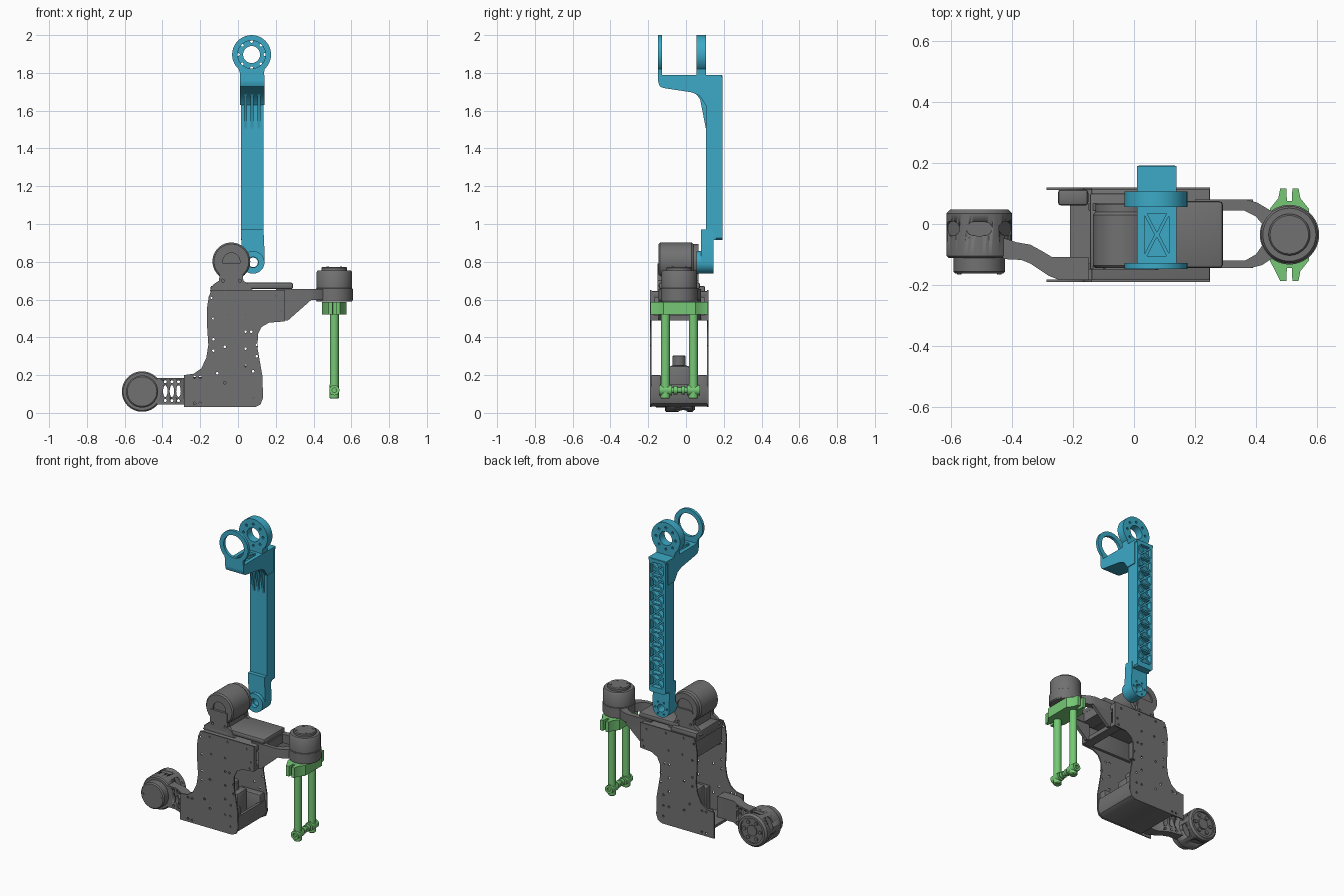
import bpy, bmesh, math
from mathutils import Matrix, Vector

if "Cube" in bpy.data.objects:
    bpy.data.objects.remove(bpy.data.objects["Cube"])


def material(name, rgb):
    m = bpy.data.materials.new(name)
    m.use_nodes = True
    m.diffuse_color = (*rgb, 1)
    m.node_tree.nodes["Principled BSDF"].inputs["Base Color"].default_value = (*rgb, 1)
    return m


GREY = material("grey", (0.165, 0.165, 0.165))
BLUE = material("blue", (0.045, 0.40, 0.57))
GREEN = material("green", (0.18, 0.58, 0.18))

# Local profile plane and depth axis -> world, for each extrusion axis
AXES = {"x": Matrix(((0, 0, 1), (1, 0, 0), (0, 1, 0))),
        "y": Matrix(((1, 0, 0), (0, 0, -1), (0, 1, 0))),
        "z": Matrix.Identity(3)}


def add(name, mesh, mat):
    mesh.materials.clear()
    mesh.materials.append(mat)
    ob = bpy.data.objects.new(name, mesh)
    bpy.context.collection.objects.link(ob)
    bpy.ops.object.select_all(action="DESELECT")
    bpy.context.view_layer.objects.active = ob
    ob.select_set(True)
    bpy.ops.object.shade_smooth_by_angle(angle=math.radians(35))
    return ob


def baked(ob):
    dg = bpy.context.evaluated_depsgraph_get()
    return bpy.data.meshes.new_from_object(ob.evaluated_get(dg))


def plate(name, outline, axis, lo, hi, mat, holes=()):
    """Flat outline with holes, extruded from lo to hi along an axis."""
    cu = bpy.data.curves.new(name, "CURVE")
    cu.dimensions, cu.fill_mode = "2D", "BOTH"
    cu.extrude = (hi - lo) / 2
    for pts in [outline, *holes]:
        sp = cu.splines.new("POLY")
        sp.points.add(len(pts) - 1)
        for p, (a, b) in zip(sp.points, pts):
            p.co = (a, b, 0, 1)
        sp.use_cyclic_u = True
    tmp = bpy.data.objects.new("tmp", cu)
    bpy.context.collection.objects.link(tmp)
    bpy.context.view_layer.update()
    me = baked(tmp)
    bpy.data.objects.remove(tmp)
    shift = Vector([(lo + hi) / 2 if a == axis else 0 for a in "xyz"])
    me.transform(Matrix.Translation(shift) @ AXES[axis].to_4x4())
    bm = bmesh.new()
    bm.from_mesh(me)
    bmesh.ops.remove_doubles(bm, verts=bm.verts, dist=1e-5)
    bmesh.ops.recalc_face_normals(bm, faces=bm.faces)
    bm.to_mesh(me)
    bm.free()
    return add(name, me, mat)


def lathe(name, profile, axis, centre, mat, n=48):
    """Turn (radius, position along axis) pairs about an axis."""
    bm = bmesh.new()
    vs = [bm.verts.new((r, 0, h)) for r, h in profile]
    es = [bm.edges.new(p) for p in zip(vs, vs[1:])]
    bmesh.ops.spin(bm, geom=vs + es, cent=(0, 0, 0), axis=(0, 0, 1),
                   angle=math.tau, steps=n, use_merge=True)
    bmesh.ops.remove_doubles(bm, verts=bm.verts, dist=1e-5)
    rot = {"z": Matrix.Identity(4), "y": Matrix.Rotation(-math.pi / 2, 4, "X"),
           "x": Matrix.Rotation(math.pi / 2, 4, "Y")}[axis]
    bm.transform(Matrix.Translation(centre) @ rot)
    bmesh.ops.recalc_face_normals(bm, faces=bm.faces)
    me = bpy.data.meshes.new(name)
    bm.to_mesh(me)
    bm.free()
    return add(name, me, mat)


def box(name, x, y, z, mat, bevel=0.006):
    bm = bmesh.new()
    bmesh.ops.create_cube(bm, size=1)
    for v in bm.verts:
        v.co = [r[0] if c < 0 else r[1] for c, r in zip(v.co, (x, y, z))]
    if bevel:
        bmesh.ops.bevel(bm, geom=bm.edges[:], offset=bevel, segments=2, affect="EDGES", profile=0.5)
    me = bpy.data.meshes.new(name)
    bm.to_mesh(me)
    bm.free()
    return add(name, me, mat)


def cut(ob, cutter):
    mod = ob.modifiers.new("cut", "BOOLEAN")
    mod.operation, mod.object, mod.solver = "DIFFERENCE", cutter, "EXACT"
    bpy.context.view_layer.update()
    me = baked(ob)
    ob.modifiers.clear()
    ob.data = me
    bpy.data.objects.remove(cutter)


def circle(cx, cy, r, n=32, a0=0, a1=360):
    full = a1 - a0 == 360
    return [(cx + r * math.cos(t), cy + r * math.sin(t)) for t in
            (math.radians(a0 + (a1 - a0) * i / (n if full else n - 1)) for i in range(n))]


def bolts(cx, cy, ring, r, count):
    return [circle(cx + ring * math.cos(k * math.tau / count), cy + ring * math.sin(k * math.tau / count), r, 10)
            for k in range(count)]


def crossed(x0, x1, y0, y1, g=0.008):
    """Four triangular openings that leave an X brace."""
    cx, cy = (x0 + x1) / 2, (y0 + y1) / 2
    return [[(x0 + g, y0), (x1 - g, y0), (cx, cy - g)], [(x0 + g, y1), (x1 - g, y1), (cx, cy + g)],
            [(x0, y0 + g), (x0, y1 - g), (cx - g, cy)], [(x1, y0 + g), (x1, y1 - g), (cx + g, cy)]]


# Upper arm: beam, open truss on the back, lower joint
X0, X1 = 0.015, 0.135
plate("arm_beam", [(.105, .95), (.145, .915), (.16, .915), (.16, 1.785), (.105, 1.785)], "x", X0, X1, BLUE)
step = (1.77 - 0.945) / 9
truss = [t for k in range(9) for t in crossed(X0 + .013, X1 - .013, .95 + k * step, .945 + (k + 1) * step - .005)]
plate("arm_truss", [(X0, .925), (X0 + .01, .915), (X1 - .01, .915), (X1, .925),
                    (X1, 1.775), (X1 - .01, 1.785), (X0 + .01, 1.785), (X0, 1.775)], "y", .158, .192, BLUE, truss)
plate("arm_joint", circle(.08, .797, .06, 24, -180, 0) + [(.14, .86), (.135, .97), (.015, .97), (.02, .86)],
      "y", .08, .145, BLUE, [circle(.08, .797, .025)] + bolts(.08, .797, .043, .006, 6))
lathe("arm_joint_collar", [(.028, .055), (.06, .055), (.06, .09), (.028, .09), (.028, .055)], "y", (.08, 0, .797), BLUE)

# Top fork: bracket, ribs, brace and two eyes
plate("fork_bracket", [(-.145, 1.775), (-.145, 1.745), (-.138, 1.728), (-.12, 1.72), (.03, 1.697), (.07, 1.68),
                       (.105, 1.63), (.17, 1.63), (.17, 1.775)], "x", .01, .14, BLUE)
plate("fork_brace", [(.01, -.145), (.14, -.145), (.14, .19), (.01, .19)], "z", 1.774, 1.79, BLUE,
      crossed(.035, .115, -.105, .035))
for x in (.04, .075, .11):
    plate("fork_rib", [(.045, 1.70), (.075, 1.66), (.106, 1.5), (.12, 1.5), (.12, 1.7)], "x", x - .008, x + .008, BLUE)
eye = circle(.072, 1.897, .103, 40, -48, 228) + [(.01, 1.80), (.01, 1.755), (.138, 1.755), (.138, 1.80)]
plate("fork_front_eye", eye, "y", -.147, -.128, BLUE, [circle(.072, 1.897, .074)])
plate("fork_back_eye", eye, "y", .055, .107, BLUE, [circle(.072, 1.897, .045)] + bolts(.072, 1.897, .07, .008, 8))

# Shoulder motor on its pedestal
lathe("shoulder_motor", [(0, -.135), (.045, -.135), (.045, -.145), (.092, -.145), (.1, -.137), (.1, .03),
                         (.092, .04), (.092, .065), (.055, .065), (.055, .055), (0, .055)], "y", (-.035, 0, .802), GREY)
pedestal = [(-.15, .645), (-.13, .68), (-.1, .7), (-.095, .79), (.025, .79), (.028, .7), (.06, .68), (.08, .645)]
for y in (-.15, .045):
    plate("shoulder_pedestal", pedestal, "y", y, y + .022, GREY, [circle(-.08, .70, .008, 12), circle(.01, .70, .008, 12)])
box("shoulder_base", (-.145, .04), (-.15, .1), (.63, .672), GREY)
box("shoulder_saddle", (-.09, .02), (-.13, .05), (.66, .74), GREY)
box("shoulder_top_cover", (0, .292), (-.145, .075), (.655, .69), GREY, .012)

# Twin side plates
side = [(-.14, .65), (.25, .65), (.25, .49), (.245, .484), (.165, .478), (.125, .455), (.105, .415), (.104, .34),
        (.13, .19), (.132, .08), (.12, .045), (.09, .03), (-.287, .03), (-.287, .2), (-.235, .207), (-.195, .235),
        (-.168, .29), (-.157, .36), (-.163, .45), (-.165, .55), (-.155, .615)]
spots = [(-.14, .61), (-.07, .63), (.06, .63), (.2, .62), (.23, .54), (-.13, .5), (-.06, .52), (.04, .52), (.22, .5),
         (.07, .43), (.04, .43), (-.13, .39), (-.07, .35), (-.13, .33), (.04, .34), (.1, .36), (.1, .3), (-.11, .21),
         (-.07, .16), (.04, .25), (.08, .22), (.04, .15), (.08, .08), (.08, .15), (-.2, .19), (-.23, .19), (-.2, .05),
         (-.23, .05)]
for name, y in (("front_side_plate", -.19), ("back_side_plate", .112)):
    plate(name, side, "y", y, y + .008, GREY, [circle(a, b, .007, 10) for a, b in spots])

# Upper frame between the plates, open below
box("frame_deck", (-.14, .25), (-.184, .114), (.61, .645), GREY)
box("frame_bulkhead", (-.13, -.1), (-.184, .114), (.5, .63), GREY, .004)
plate("frame_brace", [(.25, .488), (.25, .52), (.15, .615), (.09, .615), (.2, .49)], "x", 0, .01, GREY).hide_render = True
bpy.data.objects.remove(bpy.data.objects["frame_brace"])
plate("frame_sloped_wall", [(.25, .488), (.25, .515), (.21, .515), (.12, .62), (.08, .62), (.19, .488)],
      "y", -.184, .114, GREY)
for y in (-.184, .094):
    box("frame_rail", (-.12, .25), (y, y + .02), (.49, .63), GREY, .004)

# Lower tray with its inner motor and spacers
plate("tray", [(.122, .15), (.128, .08), (.116, .05), (.09, .034), (-.21, .034), (-.21, .05), (.08, .05), (.105, .075),
               (.105, .15)], "y", -.184, .114, GREY)
for y in (-.184, .062):
    box("tray_cheek", (-.05, .115), (y, y + .05), (.05, .2), GREY)
box("inner_motor", (-.08, .06), (-.09, .02), (.08, .25), GREY, .015)
lathe("inner_motor_cap", [(0, .24), (.035, .24), (.035, .3), (.03, .305), (0, .305)], "z", (-.01, -.037, 0), GREY)
box("back_spacer", (-.25, -.15), (.06, .114), (.05, .19), GREY, .012)

# Rear leg: link and wheel-shaped motor with slots
link = plate("leg_link", [(-.43, -.045), (-.385, -.06), (-.34, -.068), (-.3, -.09), (-.27, -.108), (-.15, -.108),
                          (-.15, -.182), (-.25, -.182), (-.28, -.17), (-.34, -.13), (-.37, -.118), (-.43, -.115)],
             "z", .045, .185, GREY)
for x in (-.385, -.35, -.315):
    for z, w, h in ((.165, .008, .008), (.115, .012, .032), (.065, .008, .008)):
        pts = [(x + w * c, z + h * s) for c, s in circle(0, 0, 1, 12)]
        cut(link, plate("link_cutter", pts, "y", -.25, .02, GREY))
leg = lathe("leg_motor", [(0, -.112), (.1, -.112), (.107, -.105), (.107, .035), (.095, .048), (.08, .048), (.08, .038),
                          (.035, .038), (.035, .046), (0, .046)], "y", (-.508, 0, .113), GREY, 64)
for k in range(6):
    slot = [(-.042 * math.copysign(1, c) * abs(c) ** .7, -.015 + .024 * s) for c, s in circle(0, 0, 1, 24)]
    c = plate("slot_cutter", slot, "z", .095, .13, GREY)
    c.data.transform(Matrix.Translation((-.508, 0, .113)) @ Matrix.Rotation(k * math.pi / 3, 4, "Y"))
    cut(leg, c)
lathe("leg_motor_cap", [(0, -.163), (.078, -.163), (.085, -.156), (.085, -.11), (0, -.11)], "y", (-.508, 0, .113), GREY)
for dx in (-.066, .066):
    lathe("leg_cap_screw", [(0, -.166), (.007, -.166), (.007, -.16), (0, -.16)], "y", (-.508 + dx, 0, .113), GREY, 12)
for k in range(6):
    a = k * math.tau / 6
    lathe("leg_back_boss", [(0, .036), (.012, .036), (.012, .046), (0, .046)], "y",
          (-.508 + .057 * math.cos(a), 0, .113 + .057 * math.sin(a)), GREY, 16)

# Forward fork arm and its upright motor
MX, MY = .51, -.035
plate("front_arm", [(.2, .08), (.37, .08), (.405, .07), (.45, .043)] + circle(MX, MY, .098, 32, 125, -125)
      + [(.45, -.115), (.42, -.135), (.38, -.145), (.2, -.145)], "z", .597, .655, GREY,
      [[(.292, .045), (.36, .045), (.4, .025), (.425, -.005), (.425, -.065), (.4, -.1), (.365, -.12), (.292, -.12)]])
for y in (-.145, .06):
    plate("front_arm_gusset", [(.245, .49), (.265, .49), (.39, .6), (.245, .6)], "y", y, y + .02, GREY)
lathe("front_motor", [(0, .59), (.094, .59), (.097, .6), (.097, .658), (.094, .66), (.094, .745), (.087, .755), (.068, .755),
                      (.068, .768), (.063, .773), (0, .773)], "z", (MX, MY, 0), GREY)
for k in range(4):
    a = math.pi / 4 + k * math.pi / 2
    lathe("front_motor_screw", [(0, .77), (.006, .77), (.006, .776), (0, .776)], "z",
          (MX + .05 * math.cos(a), MY + .05 * math.sin(a), 0), GREY, 12)

# Green gripper: clamp with split tabs, two tubes, feet and tie bar
half = [(-.03, .152), (-.01, .152), (-.008, .11), (.008, .11), (.01, .152), (.03, .152), (.036, .12), (.064, .085), (.064, 0)]
half = half + [(a, -b) for a, b in reversed(half[:-1])]
half = half + [(-.064, -.085), (-.064, .085), (-.036, .12)]
plate("gripper_clamp", [(MX + a, MY + b) for a, b in half], "z", .52, .587, GREEN)
for s in (-1, 1):
    ty = MY + s * .074
    lathe("gripper_tube", [(0, .085), (.024, .085), (.024, .53), (0, .53)], "z", (MX, ty, 0), GREEN, 24)
    lathe("gripper_foot", [(0, .075), (.02, .075), (.025, .08), (.025, .15), (0, .15)], "z", (MX, ty, 0), GREEN, 16)
    lathe("gripper_eye", [(.012, -.034), (.027, -.034), (.027, .034), (.012, .034), (.012, -.034)], "y", (MX, ty, .12), GREEN, 20)
lathe("gripper_tie_bar", [(0, -.08), (.014, -.08), (.014, -.03), (.022, -.03), (.022, -.01), (.014, -.01), (.014, .01),
                          (.022, .01), (.022, .03), (.014, .03), (.014, .08), (0, .08)], "y", (MX, MY, .12), GREEN, 16)
